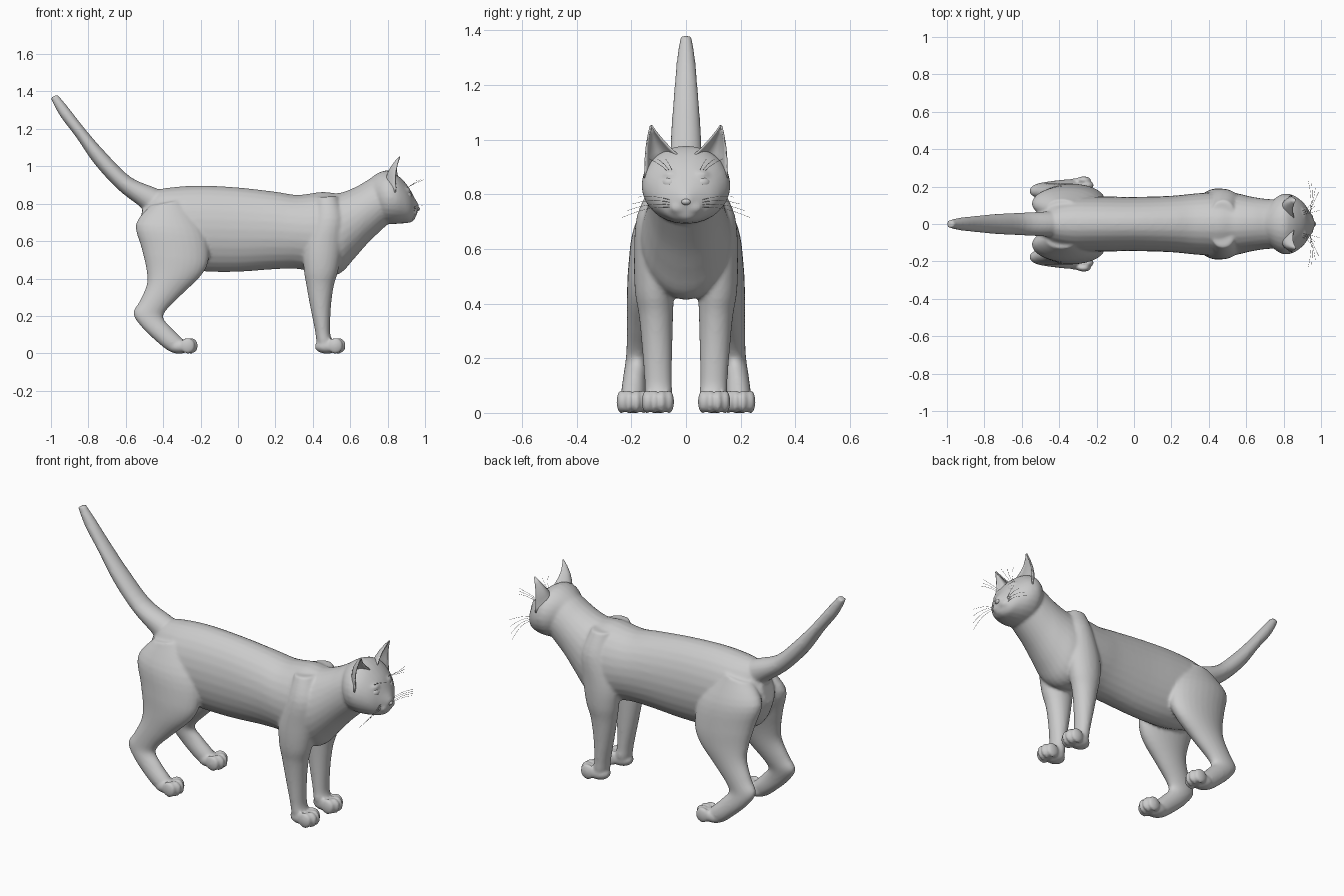
import bpy, bmesh, math
from mathutils import Vector, Matrix

if "Cube" in bpy.data.objects:
    bpy.data.objects.remove(bpy.data.objects["Cube"])


def catmull(p0, p1, p2, p3, t):
    return [0.5 * (2 * b + (c - a) * t + (2 * a - 5 * b + 4 * c - d) * t * t
                   + (3 * b - a - 3 * c + d) * t ** 3) for a, b, c, d in zip(p0, p1, p2, p3)]


def loft(bm, rows, side=1, steps=4, n=28):
    """Each row: edge point A (x, z), edge point B (x, z), centre y, half width."""
    fine = []
    for i in range(len(rows) - 1):
        p = [rows[max(i - 1, 0)], rows[i], rows[i + 1], rows[min(i + 2, len(rows) - 1)]]
        fine += [catmull(*p, k / steps) for k in range(steps)]
    fine.append(rows[-1])
    rings = []
    for ax, az, bx, bz, y, w in fine:
        ring = []
        for k in range(n):
            a = 2 * math.pi * k / n
            c, s = math.cos(a) / 2, math.sin(a)
            ring.append(bm.verts.new(((ax + bx) / 2 + (ax - bx) * c, side * (y + w * s),
                                      (az + bz) / 2 + (az - bz) * c)))
        rings.append(ring)
    for r0, r1 in zip(rings, rings[1:]):
        for k in range(n):
            bm.faces.new((r0[k], r0[(k + 1) % n], r1[(k + 1) % n], r1[k]))
    bm.faces.new(rings[0][::-1])
    bm.faces.new(rings[-1])


def ball(bm, centre, radii, turn=0):
    m = Matrix.Translation(centre) @ Matrix.Rotation(turn, 4, 'Z') @ Matrix.Diagonal((*radii, 1))
    bmesh.ops.create_uvsphere(bm, u_segments=24, v_segments=16, radius=1, matrix=m)


def finish(bm, name):
    bmesh.ops.recalc_face_normals(bm, faces=bm.faces[:])
    me = bpy.data.meshes.new(name)
    bm.to_mesh(me)
    bm.free()
    for f in me.polygons:
        f.use_smooth = True
    ob = bpy.data.objects.new(name, me)
    bpy.context.collection.objects.link(ob)
    return ob


def tube(name, paths, radius, cyclic=False):
    cu = bpy.data.curves.new(name, 'CURVE')
    cu.dimensions = '3D'
    cu.bevel_depth = radius
    cu.bevel_resolution = 1
    for pts in paths:
        sp = cu.splines.new('POLY')
        sp.points.add(len(pts) - 1)
        sp.use_cyclic_u = cyclic
        for q, p in zip(sp.points, pts):
            q.co = (*p, 1)
    ob = bpy.data.objects.new(name, cu)
    bpy.context.collection.objects.link(ob)


def bend(a, b, c, n):
    a, b, c = Vector(a), Vector(b), Vector(c)
    return [a * (1 - t) ** 2 + b * 2 * t * (1 - t) + c * t * t for t in (k / n for k in range(n + 1))]


# Silhouette stations: A and B are opposite edges seen from the side
TORSO = [(-.50, .80, -.54, .66, 0, .05), (-.44, .868, -.47, .52, 0, .11),
         (-.35, .888, -.32, .46, 0, .145), (-.2, .897, -.18, .438, 0, .148),
         (0, .887, 0, .436, 0, .145), (.2, .864, .2, .45, 0, .151),
         (.32, .847, .33, .45, 0, .163), (.45, .863, .47, .415, 0, .172),
         (.54, .857, .55, .43, 0, .165), (.63, .89, .62, .505, 0, .147),
         (.70, .93, .70, .595, 0, .135), (.77, .965, .80, .69, 0, .13)]
TAIL = [(-.38, .86, -.48, .74, 0, .07), (-.45, .888, -.525, .785, 0, .066),
        (-.575, .943, -.64, .875, 0, .06), (-.70, 1.065, -.765, 1.01, 0, .054),
        (-.81, 1.19, -.865, 1.155, 0, .044), (-.90, 1.305, -.952, 1.27, 0, .034),
        (-.965, 1.385, -1.003, 1.365, 0, .021)]
HEAD = [(.70, .93, .74, .72, 0, .10), (.75, .965, .77, .70, 0, .142),
        (.80, .978, .80, .692, 0, .162), (.845, .958, .845, .692, 0, .157),
        (.885, .923, .885, .695, 0, .133), (.915, .885, .915, .698, 0, .104),
        (.94, .838, .93, .705, 0, .072), (.957, .81, .942, .712, 0, .045),
        (.97, .788, .95, .73, 0, .022)]
FORELEG = [(.53, .84, .42, .835, .075, .05), (.57, .72, .40, .72, .105, .075),
           (.56, .58, .35, .56, .11, .08), (.535, .44, .352, .45, .115, .072),
           (.512, .36, .366, .36, .11, .063), (.497, .25, .386, .25, .106, .056),
           (.492, .12, .412, .12, .102, .05), (.50, .07, .42, .06, .1, .05),
           (.49, .015, .435, .015, .1, .04)]
HINDLEG = [(-.30, .82, -.47, .79, .08, .05), (-.18, .66, -.546, .69, .107, .085),
           (-.155, .52, -.515, .56, .128, .083), (-.19, .425, -.49, .45, .145, .071),
           (-.30, .315, -.487, .37, .158, .058), (-.38, .235, -.525, .28, .17, .047),
           (-.40, .19, -.56, .213, .178, .042), (-.365, .145, -.51, .135, .187, .042),
           (-.31, .09, -.42, .05, .193, .045), (-.28, .06, -.37, .012, .195, .042)]

# Body, legs and head fused into one smooth skin
bm = bmesh.new()
for rows in (TORSO, TAIL, HEAD):
    loft(bm, rows)
for s in (1, -1):
    loft(bm, FORELEG, s)
    loft(bm, HINDLEG, s)
    # Paws: one pad and four toes each
    for px, py in ((.475, .103), (-.315, .195)):
        ball(bm, (px, s * py, .036), (.065, .05, .038))
        for k, off in enumerate((-.041, -.014, .014, .041)):
            fwd = .062 if k in (1, 2) else .046
            ball(bm, (px + fwd, s * (py + off), .041), (.04, .0185, .043))
    # Muzzle puffs and brows
    ball(bm, (.922, s * .027, .752), (.04, .036, .028), s * .35)
    ball(bm, (.893, s * .055, .872), (.03, .035, .016), s * .4)
ball(bm, (.912, 0, .716), (.027, .032, .018))
cat = finish(bm, "cat_body")
mod = cat.modifiers.new("fuse", 'REMESH')
mod.mode = 'VOXEL'
mod.voxel_size = .0085
mod.use_smooth_shade = True
mod = cat.modifiers.new("soften", 'SMOOTH')
mod.factor = .5
mod.iterations = 5

# Nose
bm = bmesh.new()
ball(bm, (.955, 0, .773), (.018, .019, .013))
finish(bm, "nose")

for s, tag in ((1, "left"), (-1, "right")):
    # Cupped ear, open to the front
    bm = bmesh.new()
    arc = bend((.855, s * .032, .945), (.73, s * .09, .94), (.845, s * .150, .885), 12)
    tip = Vector((.868, s * .129, 1.056))
    rows = []
    for t in (-.15, 0, .25, .5, .75, .96):
        bulge = Vector((-.012, s * .006, 0)) * math.sin(math.pi * max(t, 0))
        rows.append([bm.verts.new(p.lerp(tip, t) + bulge) for p in arc])
    for r0, r1 in zip(rows, rows[1:]):
        for k in range(12):
            bm.faces.new((r0[k], r0[k + 1], r1[k + 1], r1[k]))
    ear = finish(bm, tag + "_ear")
    mod = ear.modifiers.new("thickness", 'SOLIDIFY')
    mod.thickness = .006
    mod.offset = 0

    # Eye with lid rim
    bm = bmesh.new()
    ball(bm, (.902, s * .063, .842), (.025, .031, .023), s * .55)
    finish(bm, tag + "_eye")
    rot = Matrix.Rotation(s * .6, 3, 'Z')
    rim = []
    for k in range(24):
        a = 2 * math.pi * k / 24
        p = Vector((0, .031 * math.cos(a), .022 * math.sin(a) + s * .006 * math.cos(a)))
        rim.append(Vector((.909, s * .063, .842)) + rot @ p)
    tube(tag + "_eyelid", [rim], .0035, True)

    # Whiskers and brow hairs
    hairs = [bend((.935, s * .04, .75 + .008 * k), (.96, s * .12, .765 + .012 * k),
                  (.93 + .02 * k, s * (.235 - .02 * k), .715 + .025 * k), 8) for k in range(4)]
    hairs += [bend((.9, s * (.05 + .01 * k), .885), (.95, s * (.06 + .015 * k), .91),
                   (.998 - .02 * k, s * (.075 + .03 * k), .93), 6) for k in range(3)]
    tube(tag + "_whiskers", hairs, .0007)
